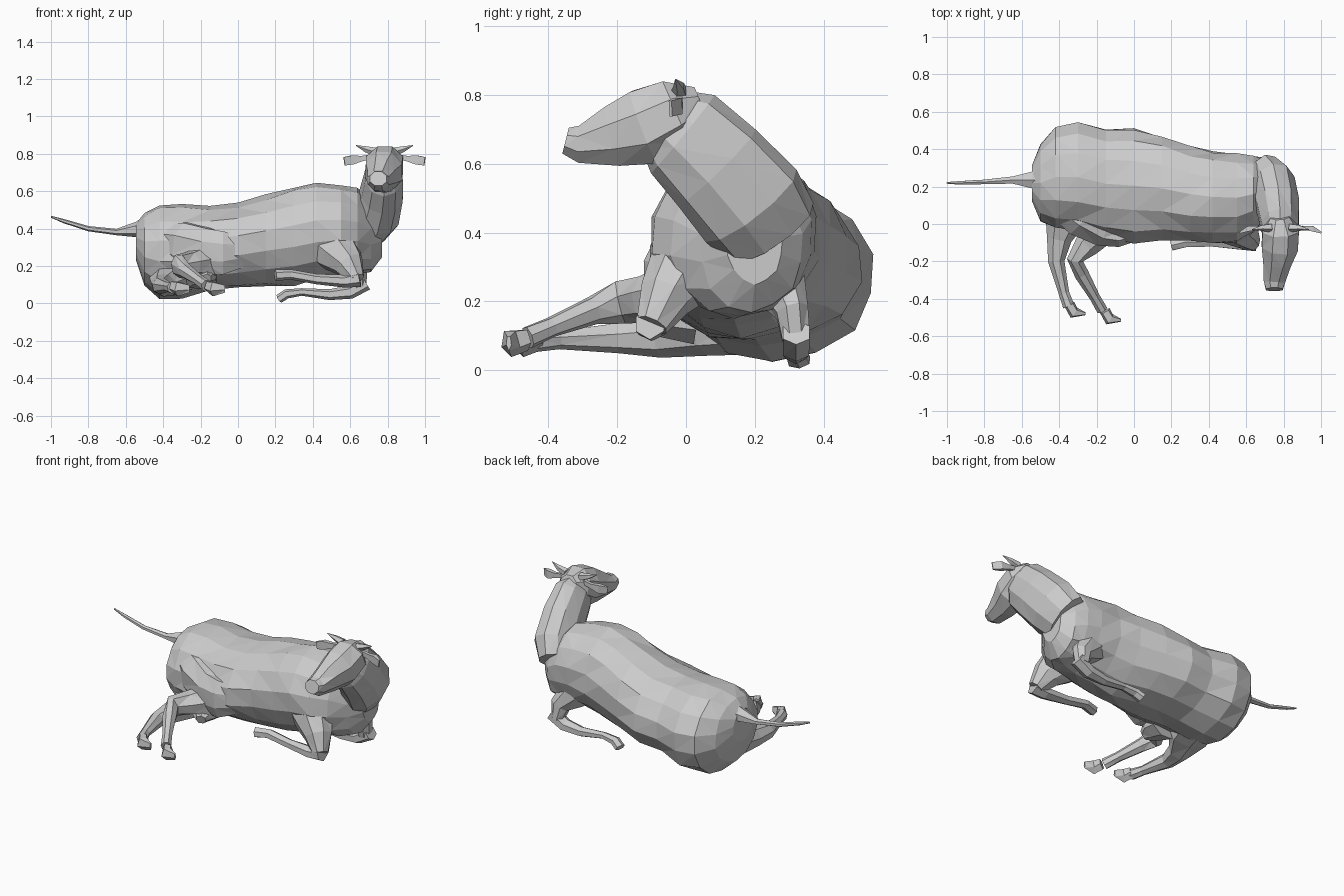
import bpy, bmesh, math, random
from mathutils import Vector

random.seed(4)


def loft(name, rings, sides, hint, jitter=0.0, axis=None):
    """Skin rings (x, y, z, half width along hint, half depth) into a faceted tube."""
    bm = bmesh.new()
    centres = [Vector(r[:3]) for r in rings]
    hint = Vector(hint)
    loops = []
    last = len(rings) - 1
    for i, r in enumerate(rings):
        before = (centres[i] - centres[max(i - 1, 0)]).normalized()
        after = (centres[min(i + 1, last)] - centres[i]).normalized()
        t = Vector(axis) if axis else (before + after).normalized()
        u = (hint - t * hint.dot(t)).normalized()
        v = t.cross(u)
        loop = []
        for k in range(sides):
            a = 2 * math.pi * (k + 0.5) / sides
            s = 1 + random.uniform(-jitter, jitter)
            loop.append(bm.verts.new(centres[i] + (u * math.cos(a) * r[3] + v * math.sin(a) * r[4]) * s))
        loops.append(loop)
    for p, q in zip(loops, loops[1:]):
        for k in range(sides):
            n = (k + 1) % sides
            bm.faces.new((p[k], p[n], q[n], q[k]))
    bm.faces.new(loops[0][::-1])
    bm.faces.new(loops[-1])
    bmesh.ops.triangulate(bm, faces=bm.faces[:])
    bmesh.ops.recalc_face_normals(bm, faces=bm.faces[:])
    me = bpy.data.meshes.new(name)
    bm.to_mesh(me)
    bm.free()
    ob = bpy.data.objects.new(name, me)
    bpy.context.collection.objects.link(ob)
    return ob


# Barrel of the body, from rump to breast
loft("body", [
    (-0.545, 0.22, 0.33, 0.10, 0.10),
    (-0.50, 0.22, 0.29, 0.21, 0.19),
    (-0.42, 0.25, 0.28, 0.275, 0.25),
    (-0.30, 0.25, 0.28, 0.30, 0.255),
    (-0.15, 0.215, 0.295, 0.295, 0.23),
    (0.00, 0.205, 0.31, 0.31, 0.23),
    (0.15, 0.19, 0.335, 0.285, 0.245),
    (0.30, 0.16, 0.36, 0.26, 0.265),
    (0.42, 0.145, 0.385, 0.245, 0.26),
    (0.55, 0.14, 0.395, 0.24, 0.24),
    (0.64, 0.16, 0.385, 0.205, 0.23),
    (0.71, 0.19, 0.355, 0.15, 0.185),
    (0.77, 0.20, 0.36, 0.08, 0.11),
], 14, (0, 1, 0), 0.03, (1, 0, 0))

# Neck turning towards the front
loft("neck", [
    (0.70, 0.245, 0.40, 0.10, 0.15),
    (0.745, 0.19, 0.48, 0.125, 0.17),
    (0.77, 0.09, 0.59, 0.118, 0.16),
    (0.78, -0.01, 0.685, 0.105, 0.145),
    (0.78, -0.06, 0.72, 0.08, 0.11),
], 10, (1, 0, 0), 0.02)

# Head
loft("head", [
    (0.78, 0.04, 0.775, 0.055, 0.055),
    (0.785, -0.03, 0.75, 0.105, 0.105),
    (0.78, -0.12, 0.705, 0.105, 0.12),
    (0.765, -0.21, 0.68, 0.08, 0.095),
    (0.75, -0.31, 0.657, 0.062, 0.058),
    (0.75, -0.35, 0.667, 0.048, 0.042),
], 8, (1, 0, 0), 0.02)

# Paired ears and horns
for side, label in ((-1, "left"), (1, "right")):
    def hx(d):
        return 0.783 + side * d
    loft("ear_" + label, [
        (hx(0.07), -0.02, 0.785, 0.018, 0.012),
        (hx(0.12), -0.02, 0.775, 0.02, 0.015),
        (hx(0.17), -0.025, 0.768, 0.034, 0.02),
        (hx(0.215), -0.045, 0.76, 0.032, 0.006),
    ], 4, (0, 0, 1))
    loft("horn_" + label, [
        (hx(0.05), -0.02, 0.81, 0.025, 0.025),
        (hx(0.10), -0.02, 0.825, 0.017, 0.017),
        (hx(0.152), -0.03, 0.845, 0.002, 0.002),
    ], 5, (0, 1, 0))

# Tail
loft("tail", [
    (-0.45, 0.24, 0.415, 0.09, 0.07),
    (-0.54, 0.235, 0.395, 0.052, 0.042),
    (-0.65, 0.235, 0.382, 0.022, 0.017),
    (-0.80, 0.225, 0.40, 0.014, 0.014),
    (-0.93, 0.22, 0.44, 0.011, 0.011),
    (-1.0, 0.22, 0.464, 0.005, 0.005),
], 6, (0, 1, 0))

# Near hind leg: thigh, hock, shank and hoof
loft("near_hind_thigh", [
    (-0.40, 0.12, 0.34, 0.10, 0.10),
    (-0.29, 0.04, 0.31, 0.14, 0.11),
    (-0.17, -0.04, 0.28, 0.135, 0.085),
    (-0.08, -0.065, 0.27, 0.12, 0.06),
    (0.02, -0.04, 0.28, 0.09, 0.05),
], 8, (0, 0, 1), 0.05)
loft("near_hind_shank", [
    (-0.16, -0.03, 0.22, 0.10, 0.08),
    (-0.25, -0.11, 0.21, 0.07, 0.07),
    (-0.315, -0.19, 0.20, 0.065, 0.045),
    (-0.28, -0.27, 0.175, 0.042, 0.04),
    (-0.21, -0.39, 0.125, 0.03, 0.028),
    (-0.17, -0.46, 0.095, 0.034, 0.03),
], 7, (0, 0, 1), 0.04)

# Far hind leg, stretched along the ground
loft("far_hind_leg", [
    (-0.32, 0.20, 0.14, 0.095, 0.13),
    (-0.36, 0.05, 0.125, 0.085, 0.12),
    (-0.40, -0.08, 0.10, 0.062, 0.07),
    (-0.415, -0.20, 0.095, 0.046, 0.045),
    (-0.375, -0.37, 0.09, 0.028, 0.029),
    (-0.35, -0.44, 0.085, 0.033, 0.032),
], 7, (0, 0, 1), 0.04)

# Hind hooves
for label, x, y in (("near", -0.155, -0.465), ("far", -0.345, -0.43)):
    loft("hind_hoof_" + label, [
        (x, y, 0.09, 0.034, 0.03),
        (x + 0.025, y - 0.045, 0.08, 0.042, 0.034),
        (x + 0.085, y - 0.05, 0.08, 0.022, 0.008),
    ], 5, (0, 0, 1))

# Folded front legs, shank tucked back under the body
loft("near_front_upper_leg", [
    (0.45, 0.04, 0.36, 0.12, 0.14),
    (0.53, -0.01, 0.28, 0.11, 0.125),
    (0.59, -0.06, 0.21, 0.08, 0.085),
    (0.635, -0.10, 0.13, 0.05, 0.045),
], 8, (0, 1, 0), 0.04)
loft("near_front_lower_leg", [
    (0.65, -0.105, 0.135, 0.048, 0.045),
    (0.57, -0.10, 0.12, 0.043, 0.034),
    (0.42, -0.095, 0.13, 0.03, 0.028),
    (0.28, -0.095, 0.155, 0.032, 0.028),
    (0.20, -0.115, 0.15, 0.03, 0.03),
], 6, (0, 1, 0), 0.04)
loft("far_front_upper_leg", [
    (0.48, 0.23, 0.34, 0.11, 0.13),
    (0.57, 0.27, 0.25, 0.085, 0.10),
    (0.64, 0.31, 0.17, 0.05, 0.06),
    (0.65, 0.32, 0.09, 0.044, 0.037),
], 8, (0, 1, 0), 0.04)
loft("far_front_lower_leg", [
    (0.685, 0.32, 0.11, 0.044, 0.042),
    (0.60, 0.32, 0.06, 0.042, 0.037),
    (0.49, 0.32, 0.047, 0.032, 0.03),
    (0.34, 0.315, 0.062, 0.025, 0.02),
    (0.26, 0.32, 0.052, 0.032, 0.026),
    (0.22, 0.33, 0.025, 0.035, 0.024),
], 6, (0, 1, 0), 0.04)

# Udder between the hind legs
loft("udder", [
    (-0.20, 0.02, 0.15, 0.10, 0.08),
    (-0.19, -0.07, 0.15, 0.08, 0.06),
    (-0.17, -0.12, 0.13, 0.03, 0.03),
], 7, (1, 0, 0), 0.05)
